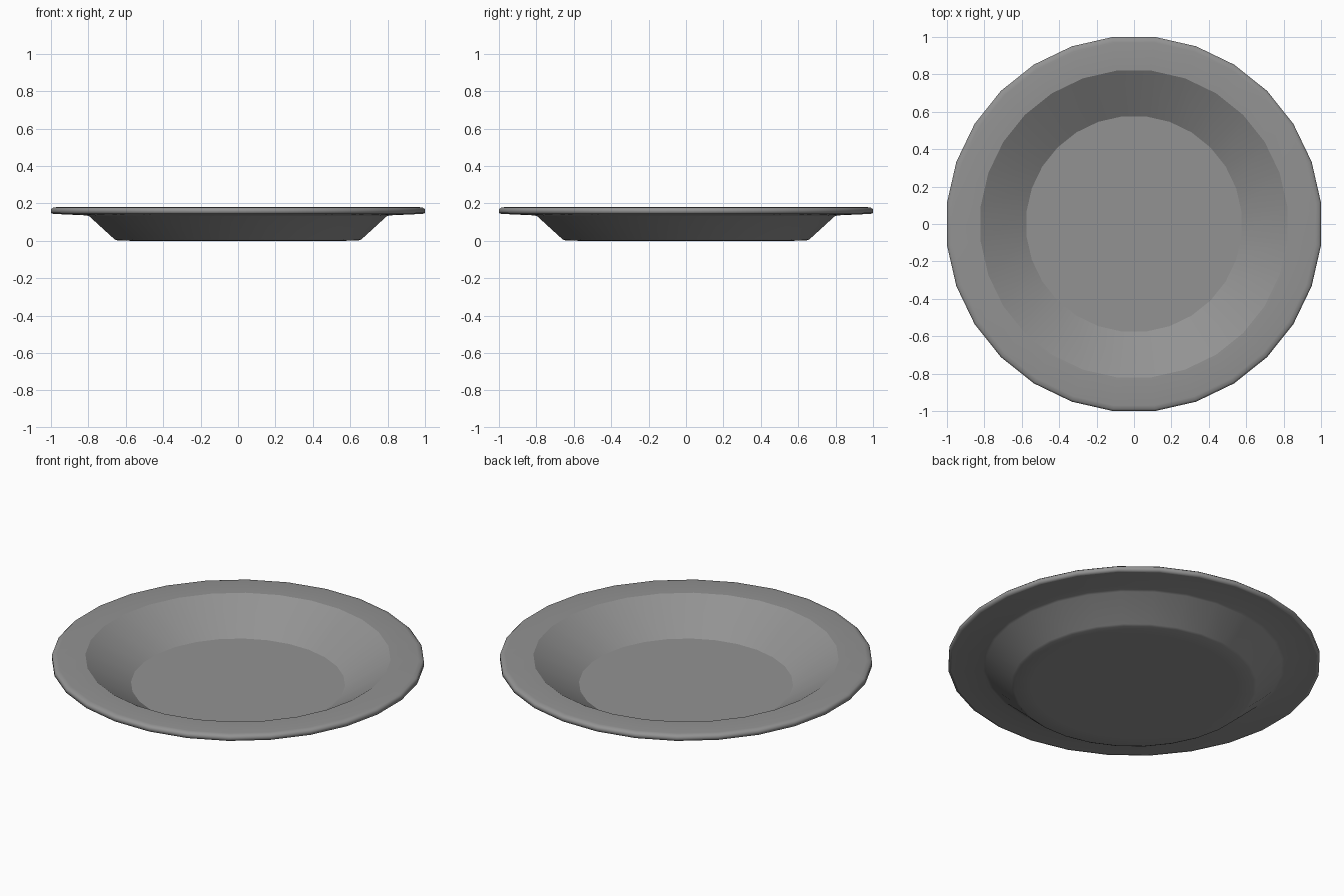
import bpy, bmesh, math

if "Cube" in bpy.data.objects:
    bpy.data.objects.remove(bpy.data.objects["Cube"])

SIDES = 28
STEP = 2 * math.pi / SIDES
FLAT = 1 / math.cos(STEP / 2)   # flat-side radius to corner radius

# (radius, height, sharp ring): cross-section from the inner floor, over the rim, to the base
profile = [
    (0.575, 0.02, True),    # floor edge
    (0.82, 0.178, True),    # inner lip
    (0.97, 0.18, False),    # rim top
    (0.99, 0.177, False),
    (1.0, 0.168, False),    # outer edge
    (1.0, 0.148, False),
    (0.985, 0.144, True),   # rim underside
    (0.81, 0.136, False),
    (0.795, 0.131, False),  # top of outer wall
    (0.66, 0.008, False),   # outer wall foot
    (0.645, 0.002, False),
    (0.56, 0.0, False),     # base
]

bm = bmesh.new()
rings = []
for r, z, sharp in profile:
    rings.append([bm.verts.new((r * FLAT * math.cos((i + 0.5) * STEP),
                                r * FLAT * math.sin((i + 0.5) * STEP), z))
                  for i in range(SIDES)])

# Walls between neighbouring rings
for a, b in zip(rings, rings[1:]):
    for i in range(SIDES):
        j = (i + 1) % SIDES
        bm.faces.new((a[i], b[i], b[j], a[j]))

# Floor and base caps
bm.faces.new(rings[0])
bm.faces.new(rings[-1])
bmesh.ops.recalc_face_normals(bm, faces=bm.faces[:])

# Smooth shading with crisp creases
for f in bm.faces:
    f.smooth = True
for ring, (r, z, sharp) in zip(rings, profile):
    if sharp:
        for i in range(SIDES):
            bm.edges.get((ring[i], ring[(i + 1) % SIDES])).smooth = False

mesh = bpy.data.meshes.new("plate")
bm.to_mesh(mesh)
bm.free()
plate = bpy.data.objects.new("plate", mesh)
bpy.context.collection.objects.link(plate)

# Dark grey glaze
glaze = bpy.data.materials.new("dark_grey")
glaze.diffuse_color = (0.29, 0.29, 0.29, 1)
glaze.use_nodes = True
glaze.node_tree.nodes["Principled BSDF"].inputs["Base Color"].default_value = glaze.diffuse_color
mesh.materials.append(glaze)
